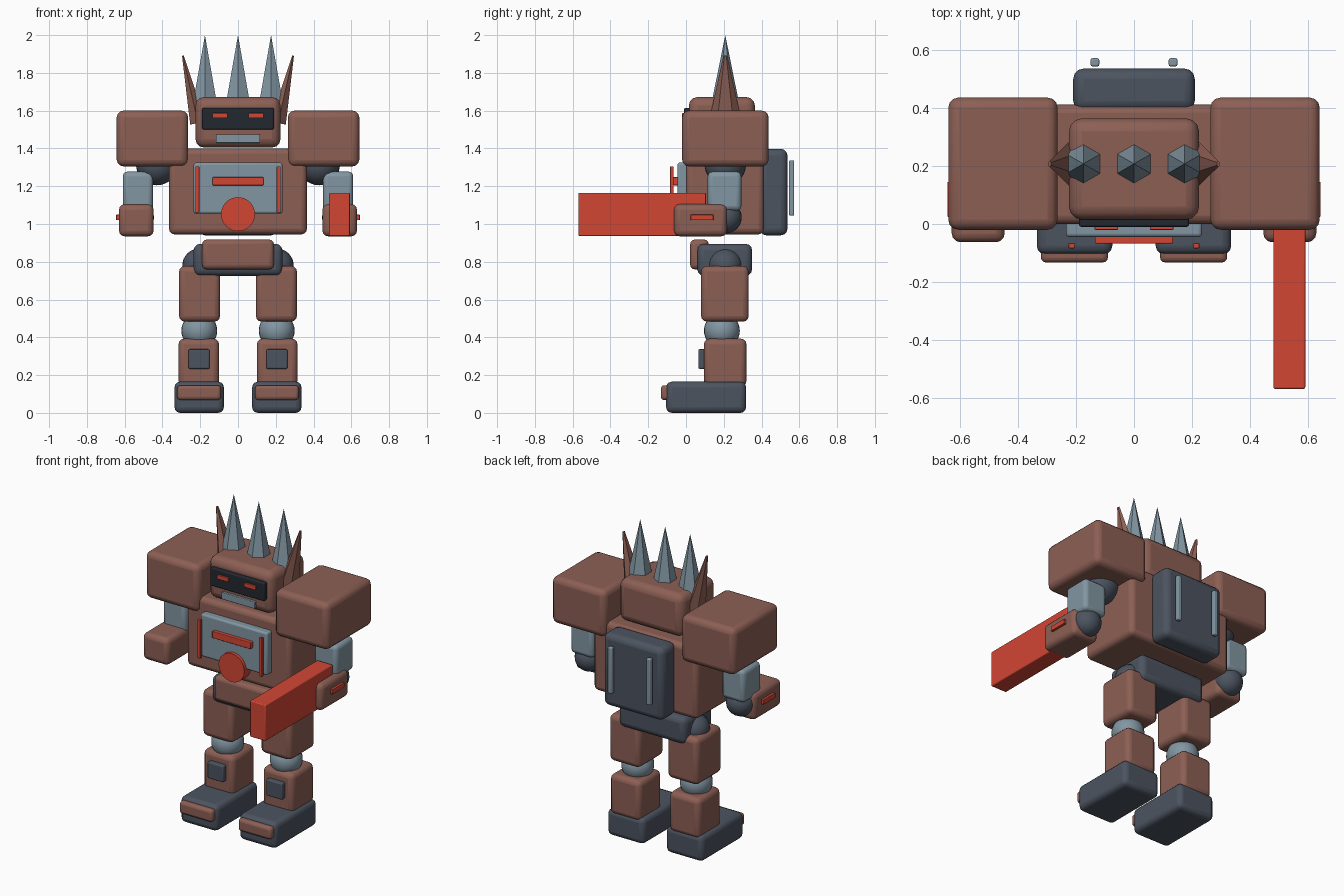
import bpy, math

if "Cube" in bpy.data.objects:
    bpy.data.objects.remove(bpy.data.objects["Cube"])


def material(name, rgb):
    m = bpy.data.materials.new(name)
    lin = [((c / 255 + 0.055) / 1.055) ** 2.4 for c in rgb]
    m.diffuse_color = (*lin, 1)
    m.use_nodes = True
    m.node_tree.nodes["Principled BSDF"].inputs["Base Color"].default_value = m.diffuse_color
    return m


BROWN = material("rust brown", (140, 95, 84))
DARK = material("dark slate", (76, 84, 96))
STEEL = material("steel blue", (130, 150, 162))
RED = material("signal red", (210, 70, 52))
BLACK = material("visor black", (34, 40, 48))


def finish(name, mat, smooth=True):
    o = bpy.context.object
    o.name = name
    o.data.materials.append(mat)
    if smooth:
        bpy.ops.object.shade_smooth_by_angle(angle=math.radians(35))
    return o


def box(name, mat, x, y, z, bevel=0.0):
    """Bevelled box from (min, max) ranges."""
    bpy.ops.mesh.primitive_cube_add(size=1, location=[(a + b) / 2 for a, b in (x, y, z)])
    o = bpy.context.object
    o.scale = [b - a for a, b in (x, y, z)]
    bpy.ops.object.transform_apply(location=False, rotation=False, scale=True)
    if bevel:
        m = o.modifiers.new("bevel", 'BEVEL')
        m.width, m.segments = bevel, 3
    return finish(name, mat)


def side_box(name, mat, s, x, y, z, bevel=0.0):
    """Box on the side given by the sign s."""
    return box(name, mat, sorted((s * x[0], s * x[1])), y, z, bevel)


def ball(name, mat, loc, r):
    bpy.ops.mesh.primitive_uv_sphere_add(segments=24, ring_count=16, radius=r, location=loc)
    return finish(name, mat)


def spike(name, mat, loc, r1, r2, depth, tilt=0.0, flat=1.0):
    """Six-sided cone, loc is the centre of its base."""
    axis = (math.sin(tilt), 0, math.cos(tilt))
    mid = [p + a * depth / 2 for p, a in zip(loc, axis)]
    bpy.ops.mesh.primitive_cone_add(vertices=6, radius1=r1, radius2=r2, depth=depth,
                                    location=mid, rotation=(0, tilt, 0))
    bpy.context.object.scale.x = flat
    return finish(name, mat, smooth=False)


# Torso and chest details
box("torso", BROWN, (-.365, .365), (0, .413), (.945, 1.4), .03)
box("chest_plate", STEEL, (-.235, .235), (-.045, .03), (1.055, 1.325), .012)
box("chest_bar", RED, (-.135, .135), (-.068, -.04), (1.205, 1.248), .004)
bpy.ops.mesh.primitive_cylinder_add(vertices=32, radius=.09, depth=.075,
                                    location=(0, -.028, 1.052), rotation=(math.pi / 2, 0, 0))
finish("chest_disc", RED)

# Backpack
box("backpack", DARK, (-.21, .21), (.39, .537), (.94, 1.398), .035)

# Head
box("head", BROWN, (-.225, .225), (.015, .365), (1.405, 1.672), .045)
box("visor", BLACK, (-.19, .19), (-.01, .05), (1.5, 1.615), .008)
box("mouth", STEEL, (-.117, .117), (0, .05), (1.43, 1.475), .004)
for x in (-.175, 0, .175):
    spike("head_spike", STEEL, (x, .208, 1.62), .077, 0, .38)

# Pelvis
box("pelvis", DARK, (-.235, .235), (.06, .35), (.725, .895), .035)
box("waist_plate", BROWN, (-.19, .19), (.022, .12), (.76, .918), .025)

for s in (-1, 1):
    # Chest, back and head details
    side_box("chest_side_bar", RED, s, (.205, .226), (-.084, -.066), (1.06, 1.305), .003)
    side_box("back_rail", STEEL, s, (.12, .15), (.545, .573), (1.045, 1.337), .006)
    side_box("eye", RED, s, (.055, .136), (-.02, 0), (1.56, 1.587), .003)
    spike("ear_spike", BROWN, (s * .212, .208, 1.535), .088, .01, .365, s * .22, .55)

    # Arms
    side_box("shoulder_pad", BROWN, s, (.264, .642), (-.02, .437), (1.305, 1.6), .035)
    ball("shoulder_joint", DARK, (s * .43, .208, 1.315), .11)
    side_box("upper_arm", STEEL, s, (.45, .61), (.115, .293), (1.07, 1.277), .025)
    ball("elbow_joint", DARK, (s * .53, .21, 1.035), .085)
    side_box("forearm", BROWN, s, (.447, .63), (-.063, .217), (.935, 1.105), .03)
    side_box("forearm_stripe", RED, s, (.62, .645), (.025, .145), (1.02, 1.05), .003)

    # Legs
    ball("hip_joint", DARK, (s * .205, .208, .78), .09)
    side_box("thigh", BROWN, s, (.095, .312), (.08, .332), (.483, .778), .03)
    ball("knee_joint", STEEL, (s * .205, .19, .435), .095)
    side_box("shin", BROWN, s, (.1, .315), (.095, .32), (.14, .393), .03)
    side_box("shin_plate", DARK, s, (.15, .262), (.065, .11), (.233, .337), .008)
    side_box("foot", DARK, s, (.075, .336), (-.105, .318), (0, .165), .03)
    side_box("toe_cap", BROWN, s, (.09, .322), (-.133, -.07), (.068, .146), .018)

# Arm cannon
box("cannon", RED, (.482, .592), (-.57, .105), (.937, 1.165), .006)
